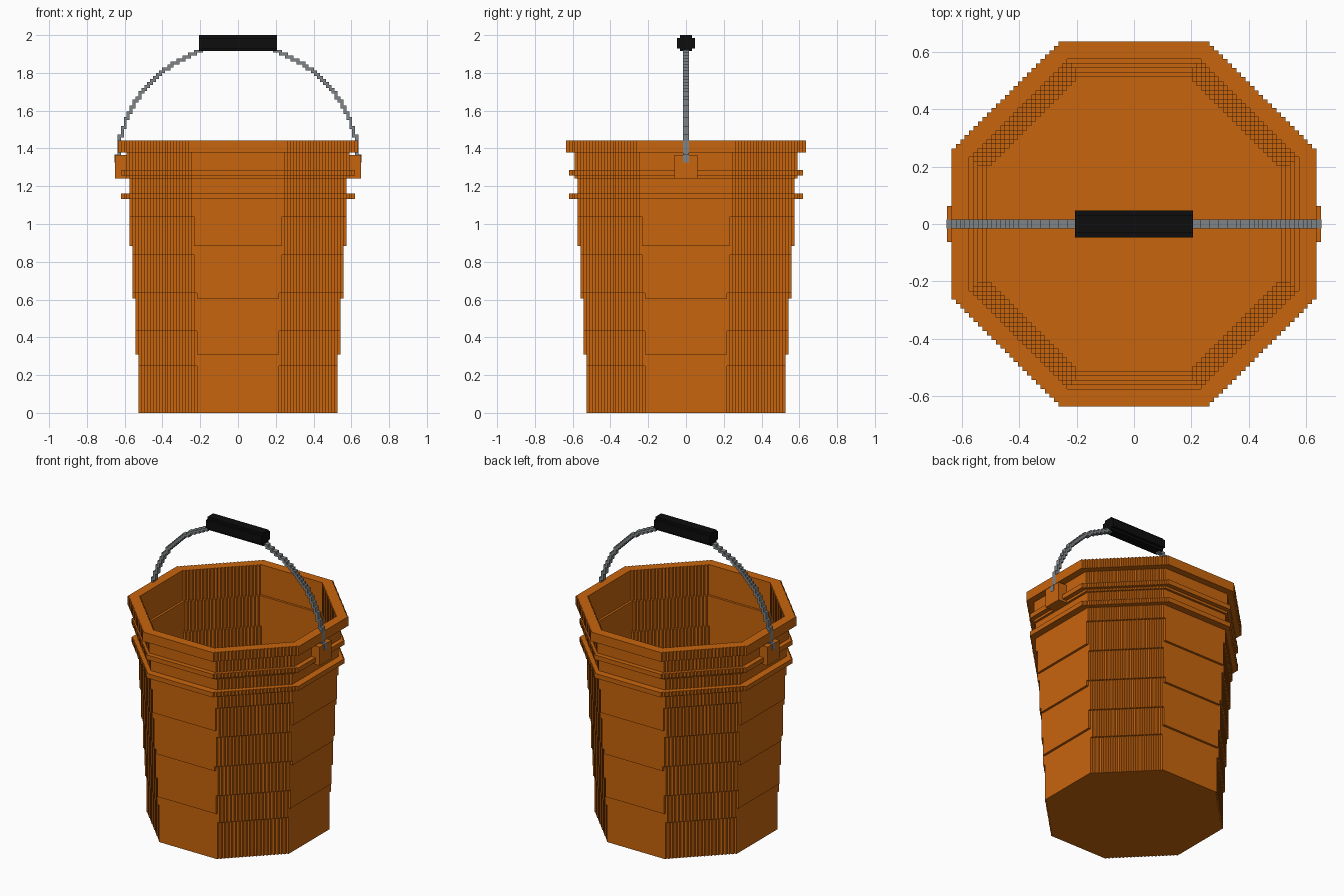
import bpy, bmesh, math
from mathutils import Matrix

old = bpy.data.objects.get("Cube")
if old:
    bpy.data.objects.remove(old, do_unlink=True)

V = 2 / 129  # size of one building block; all measures below are in blocks


def material(name, rgb):
    m = bpy.data.materials.new(name)
    m.use_nodes = True
    m.diffuse_color = (*rgb, 1)
    m.node_tree.nodes["Principled BSDF"].inputs["Base Color"].default_value = (*rgb, 1)
    return m


ORANGE = material("orange plastic", (0.58, 0.13, 0.004))
STEEL = material("grey steel", (0.21, 0.23, 0.24))
BLACK = material("black rubber", (0.004, 0.004, 0.004))


def finish(name, bm, mat):
    bmesh.ops.scale(bm, vec=(V, V, V), verts=bm.verts)
    mesh = bpy.data.meshes.new(name)
    bm.to_mesh(mesh)
    bm.free()
    mesh.materials.clear()
    mesh.materials.append(mat)
    for p in mesh.polygons:
        p.material_index = 0
    mesh.shade_flat()
    ob = bpy.data.objects.new(name, mesh)
    bpy.context.collection.objects.link(ob)
    return ob


def box(bm, x0, x1, y0, y1, z0, z1):
    m = Matrix.Translation(((x0 + x1) / 2, (y0 + y1) / 2, (z0 + z1) / 2))
    bmesh.ops.create_cube(bm, size=1, matrix=m @ Matrix.Diagonal((x1 - x0, y1 - y0, z1 - z0, 1)))


def stepped_octagon(a, d):
    """Outline with flats at distance a and stair-stepped diagonals |x|+|y| = d."""
    x, y = a, d - a
    quarter = [(x, y)]
    for _ in range(2 * a - d):
        quarter += [(x - 1, y), (x - 1, y + 1)]
        x, y = x - 1, y + 1
    pts = []
    for _ in range(4):
        pts += quarter
        quarter = [(-py, px) for px, py in quarter]
    return pts


def add_ring(bm, z0, z1, outer, inner=None):
    """Extruded octagonal slab, with a hole when an inner outline is given."""
    cu = bpy.data.curves.new("outline", 'CURVE')
    cu.dimensions = '2D'
    cu.fill_mode = 'BOTH'
    cu.extrude = (z1 - z0) / 2
    for shape in (outer, inner):
        if shape:
            pts = stepped_octagon(*shape)
            sp = cu.splines.new('POLY')
            sp.points.add(len(pts) - 1)
            for p, (x, y) in zip(sp.points, pts):
                p.co = (x, y, 0, 1)
            sp.use_cyclic_u = True
    ob = bpy.data.objects.new("outline", cu)
    bpy.context.collection.objects.link(ob)
    dg = bpy.context.evaluated_depsgraph_get()
    mesh = bpy.data.meshes.new_from_object(ob.evaluated_get(dg))
    mesh.transform(Matrix.Translation((0, 0, (z0 + z1) / 2)))
    bm.from_mesh(mesh)
    bpy.data.objects.remove(ob, do_unlink=True)
    bpy.data.curves.remove(cu)
    bpy.data.meshes.remove(mesh)


# Bucket wall: (start height, flat distance, diagonal distance) widening upward
steps = [(2, 34, 48), (16, 34, 49), (20, 35, 49), (28, 35, 50), (39, 36, 50),
         (41, 36, 51), (54, 36, 52), (57, 37, 52), (67, 37, 53), (80, 38, 54)]
bm = bmesh.new()
for i, (z, a, d) in enumerate(steps):
    top = steps[i + 1][0] if i + 1 < len(steps) else 89
    add_ring(bm, z, top, (a, d), (a - 1, d - 2))
finish("bucket_wall", bm, ORANGE)

# Floor
bm = bmesh.new()
add_ring(bm, 0, 2, (34, 48))
finish("bucket_floor", bm, ORANGE)

# Rim and the two ribs below it
for name, z0, z1, outer, inner in (("rim", 89, 93, (41, 58), (37, 52)),
                                   ("upper_rib", 81, 83, (40, 56), (38, 54)),
                                   ("lower_rib", 73, 75, (40, 56), (37, 53))):
    bm = bmesh.new()
    add_ring(bm, z0, z1, outer, inner)
    finish(name, bm, ORANGE)


def span(side, x0, x1):
    return (x0, x1) if side > 0 else (-x1, -x0)


def arc(x):
    return round(83.9 + math.sqrt(max(41.2 ** 2 - x * x, 0)))


for side, label in ((1, "left"), (-1, "right")):
    # Handle ears
    bm = bmesh.new()
    box(bm, *span(side, 37.5, 42), -4, 4, 80, 88)
    finish(label + "_ear", bm, ORANGE)

    # Wire bail: stepped arc, then down over the rim into the ear
    bm = bmesh.new()
    for i in range(12, 40):
        box(bm, *span(side, i, i + 1), -1, 1, arc(i + 1), arc(i) + 1)
    box(bm, *span(side, 40, 41.1), -1, 1, 87, arc(40) + 1)
    box(bm, *span(side, 41, 42.1), -1, 1, 85.5, 88.2)
    finish(label + "_wire", bm, STEEL)

# Grip with notched corners
bm = bmesh.new()
box(bm, -13.3, 13.3, -3, 3, 124.5, 128)
box(bm, -13.3, 13.3, -2, 2, 128, 129)
box(bm, -13.3, 13.3, -2, 2, 123.5, 124.5)
finish("grip", bm, BLACK)
